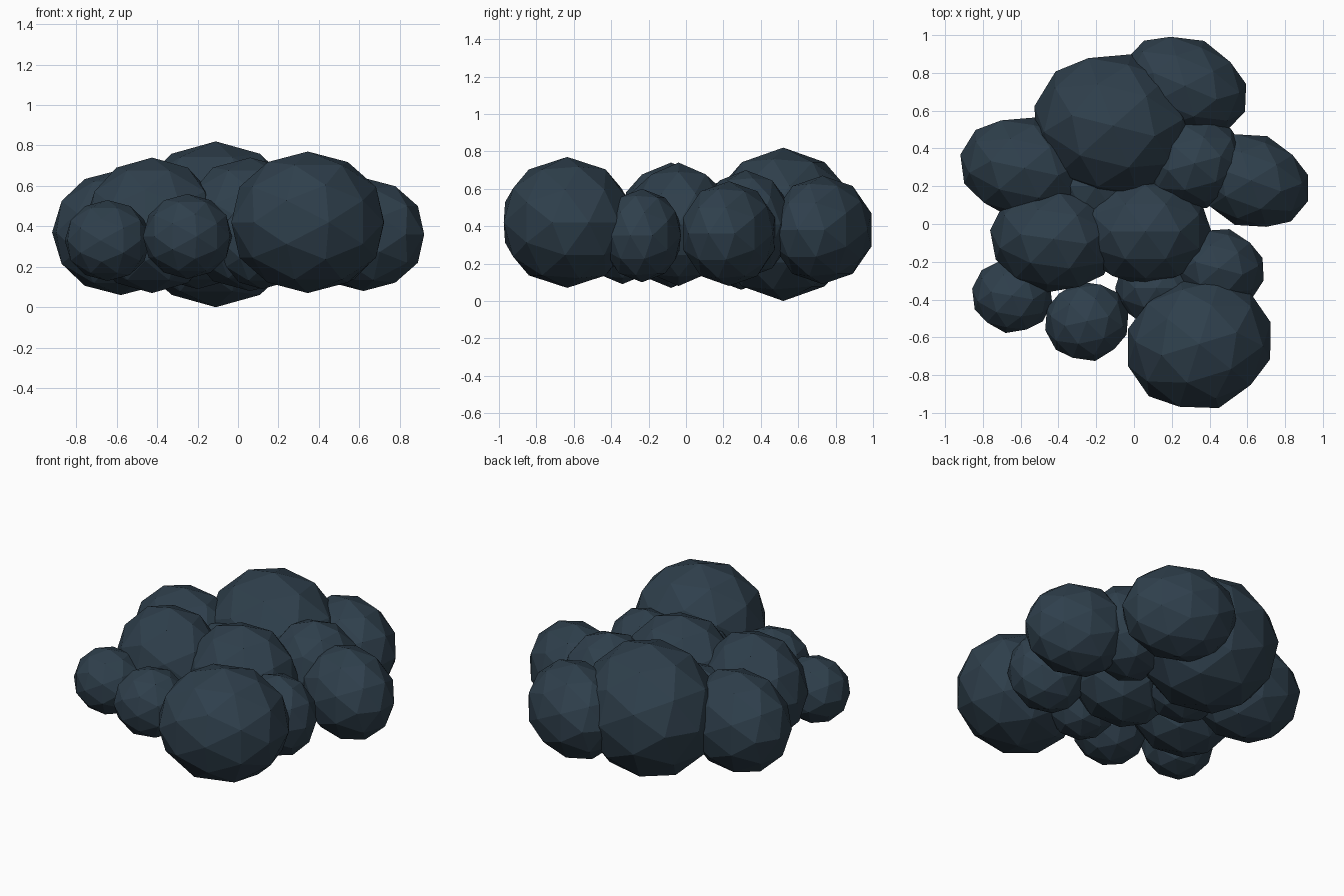
import bpy, bmesh, math
from mathutils import Matrix, Vector

if "Cube" in bpy.data.objects:
    bpy.data.objects.remove(bpy.data.objects["Cube"])

PHI = (1 + math.sqrt(5)) / 2

# Icosahedron corners, with an edge midpoint facing along each axis
CORNERS = []
for a in (-1, 1):
    for b in (-PHI, PHI):
        CORNERS += [(a, 0, b), (0, b, a), (b, a, 0)]

mat = bpy.data.materials.new("storm_grey")
mat.diffuse_color = (0.028, 0.05, 0.072, 1)
mat.use_nodes = True
mat.node_tree.nodes["Principled BSDF"].inputs["Base Color"].default_value = mat.diffuse_color


def puff(name, centre, radii, yaw=0):
    """Flat-faced 80-triangle ball, stretched along its axes and turned about z."""
    bm = bmesh.new()
    for c in CORNERS:
        bm.verts.new(c)
    bmesh.ops.convex_hull(bm, input=bm.verts[:])
    bmesh.ops.subdivide_edges(bm, edges=bm.edges[:], cuts=1, use_grid_fill=True)
    turn = Matrix.Rotation(math.radians(yaw), 3, 'Z')
    for v in bm.verts:
        n = v.co.normalized()
        v.co = Vector(centre) + turn @ Vector([r * k for r, k in zip(radii, n)])
    bmesh.ops.recalc_face_normals(bm, faces=bm.faces[:])
    me = bpy.data.meshes.new(name)
    bm.to_mesh(me)
    bm.free()
    me.materials.append(mat)
    bpy.context.collection.objects.link(bpy.data.objects.new(name, me))


# Cloud puffs: centre, radii and turn
puff("puff_front", (0.345, -0.635, 0.42), (0.395, 0.355, 0.35), 17)
puff("puff_back", (-0.11, 0.52, 0.41), (0.43, 0.39, 0.41), -14)
puff("puff_back_right", (0.27, 0.73, 0.38), (0.345, 0.26, 0.29), -23)
puff("puff_left", (-0.58, 0.295, 0.37), (0.347, 0.275, 0.31), -12)
puff("puff_right", (0.62, 0.23, 0.36), (0.32, 0.25, 0.28), -20)
puff("puff_inner_right", (0.32, 0.32, 0.41), (0.275, 0.245, 0.29), 15)
puff("puff_mid_left", (-0.425, -0.08, 0.405), (0.34, 0.285, 0.335), -8)
puff("puff_middle", (0.06, -0.04, 0.41), (0.35, 0.29, 0.33), 0)
puff("puff_mid_right", (0.45, -0.235, 0.35), (0.245, 0.215, 0.25), -15)
puff("puff_small_left", (-0.645, -0.38, 0.33), (0.215, 0.20, 0.20), -10)
puff("puff_front_left", (-0.25, -0.515, 0.35), (0.225, 0.215, 0.21), 12)
puff("puff_filler_front", (0.12, -0.34, 0.31), (0.22, 0.20, 0.22), 0)
puff("puff_filler_back", (-0.20, 0.20, 0.34), (0.26, 0.24, 0.25), 0)
